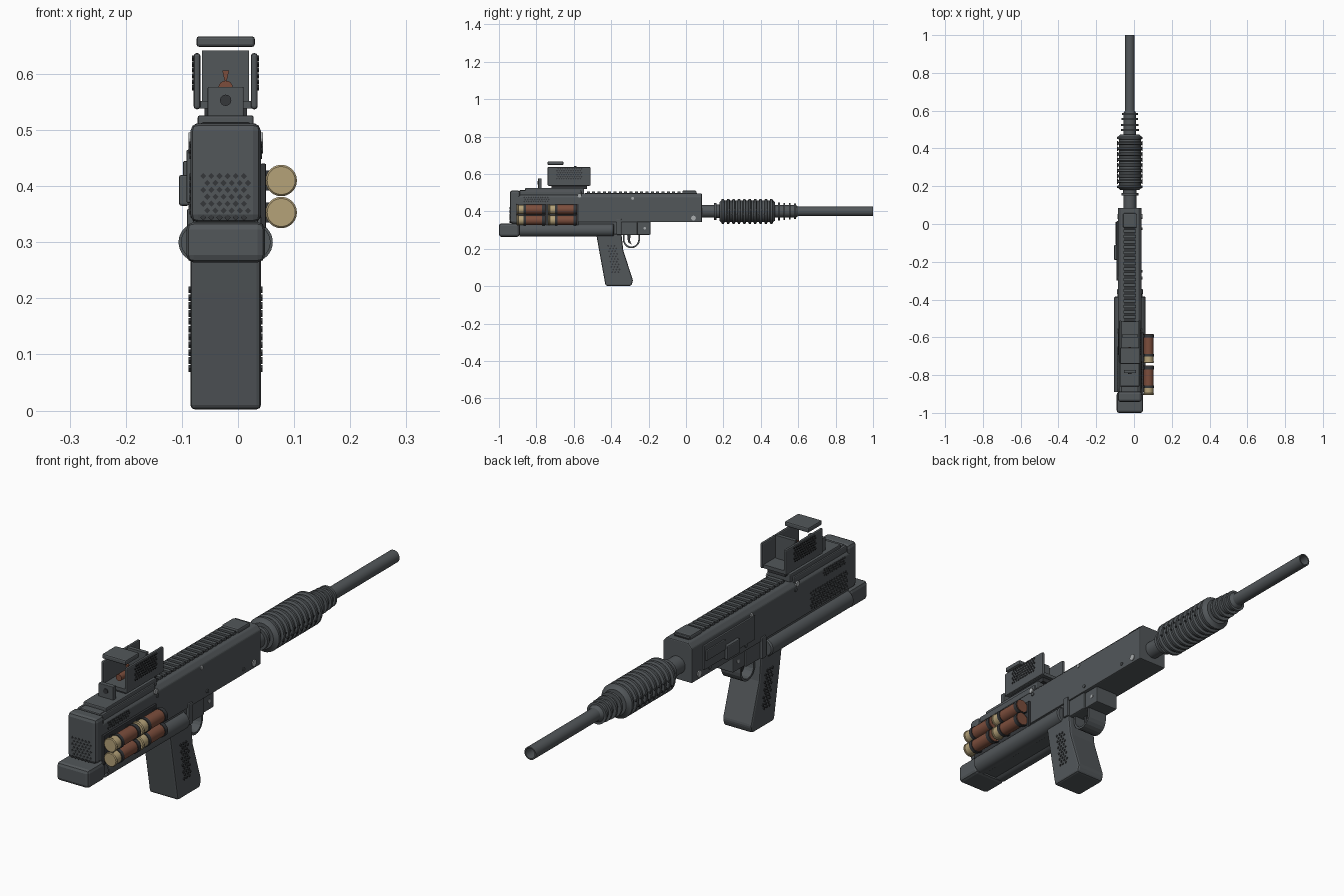
import bpy, bmesh, math
from mathutils import Matrix, Vector

cube = bpy.data.objects.get("Cube")
if cube:
    bpy.data.objects.remove(cube, do_unlink=True)

XC, HW, BZ = -0.022, 0.063, 0.4   # centre plane, body half width, bore height


def material(name, r, g, b):
    m = bpy.data.materials.new(name)
    m.use_nodes = True
    m.diffuse_color = (r, g, b, 1)
    m.node_tree.nodes["Principled BSDF"].inputs["Base Color"].default_value = (r, g, b, 1)
    return m


GREY = material("gunmetal", 0.085, 0.095, 0.102)
DARK = material("dark metal", 0.035, 0.038, 0.042)
RED = material("red brown", 0.2, 0.075, 0.045)
BRASS = material("brass", 0.46, 0.36, 0.19)
STEEL = material("bright steel", 0.4, 0.42, 0.43)


def finish(name, bm, mat, bevel=0.0, smooth=False):
    bmesh.ops.recalc_face_normals(bm, faces=bm.faces)
    me = bpy.data.meshes.new(name)
    bm.to_mesh(me)
    bm.free()
    ob = bpy.data.objects.new(name, me)
    bpy.context.collection.objects.link(ob)
    me.materials.append(mat)
    if bevel:
        mod = ob.modifiers.new("bevel", "BEVEL")
        mod.width, mod.segments, mod.limit_method = bevel, 2, "ANGLE"
    if smooth:
        bpy.ops.object.select_all(action="DESELECT")
        ob.select_set(True)
        bpy.context.view_layer.objects.active = ob
        bpy.ops.object.shade_smooth_by_angle(angle=math.radians(35))
    return ob


def box(name, x, y, z, mat=GREY, bevel=0.0):
    bm = bmesh.new()
    size = [b - a for a, b in (x, y, z)]
    mid = [(a + b) / 2 for a, b in (x, y, z)]
    bmesh.ops.create_cube(bm, size=1, matrix=Matrix.Translation(mid) @ Matrix.Diagonal((*size, 1)))
    return finish(name, bm, mat, bevel)


def sym(half):
    return (XC - half, XC + half)


def side(s, a, b):
    """x range from a to b outward on one side"""
    return tuple(sorted((XC + s * a, XC + s * b)))


def extrude(name, pts, axis, span, mat=GREY, bevel=0.0):
    """Extrude a profile: axis x takes (y, z) points, axis y takes (x, z)"""
    bm = bmesh.new()
    place = (lambda p, t: (t, p[0], p[1])) if axis == "x" else (lambda p, t: (p[0], t, p[1]))
    vs = [bm.verts.new(place(p, span[0])) for p in pts]
    face = bm.faces.new(vs)
    new = bmesh.ops.extrude_face_region(bm, geom=[face])["geom"]
    d = Vector(place((0, 0), span[1] - span[0]))
    bmesh.ops.translate(bm, vec=d, verts=[v for v in new if isinstance(v, bmesh.types.BMVert)])
    return finish(name, bm, mat, bevel)


def lathe(name, prof, x, z, mat=GREY, n=32):
    """Spin (y, radius) points about a line along y"""
    bm = bmesh.new()
    vs = [bm.verts.new((x + r, y, z)) for y, r in prof]
    es = [bm.edges.new(p) for p in zip(vs, vs[1:])]
    bmesh.ops.spin(bm, geom=vs + es, cent=(x, 0, z), axis=(0, 1, 0), angle=math.tau, steps=n)
    bmesh.ops.remove_doubles(bm, verts=bm.verts, dist=0.0001)
    return finish(name, bm, mat, smooth=True)


def studs(name, axis, at, u, v, step, r, mat=DARK, lean=0.0, n=4):
    """Staggered field of small studs on a plane"""
    bm = bmesh.new()
    rot = Matrix.Rotation(math.pi / 2, 4, "Y" if axis == "x" else "X")
    rows = int((v[1] - v[0]) / (step * 0.85)) + 1
    cols = int((u[1] - u[0]) / step) + 1
    for j in range(rows):
        for i in range(cols):
            b = v[0] + j * step * 0.85
            a = u[0] + (i + 0.5 * (j % 2)) * step + lean * (b - v[0])
            p = (at, a, b) if axis == "x" else (a, at, b)
            bmesh.ops.create_cone(bm, cap_ends=True, segments=n, radius1=r, radius2=r, depth=0.005,
                                  matrix=Matrix.Translation(p) @ rot)
    return finish(name, bm, mat)


# Receiver with chamfered top and front
x0, x1 = sym(HW)
c = 0.016
rec = extrude("receiver", [(x0, 0.342), (x1, 0.342), (x1, 0.478), (x1 - c, 0.496),
                           (x0 + c, 0.496), (x0, 0.478)], "y", (-0.92, 0.085), bevel=0.004)
box("rear_cap", sym(HW), (-0.942, -0.885), (0.335, 0.512), bevel=0.014)
for s in (-1, 1):
    box("rear_cover_wall", side(s, 0.042, 0.056), (-0.89, -0.56), (0.485, 0.512), bevel=0.005)
box("rear_cover", sym(0.045), (-0.89, -0.72), (0.49, 0.514), bevel=0.005)
studs("rear_vents", "y", -0.941, (XC - 0.04, XC + 0.036), (0.344, 0.42), 0.0145, 0.0055)

# Top rail with cross teeth
box("rail", sym(0.03), (-0.54, 0.06), (0.49, 0.499), DARK)
for i in range(21):
    y = -0.53 + i * 0.0285
    box("rail_tooth", sym(0.033), (y, y + 0.016), (0.494, 0.507))
box("front_rail_stop", sym(0.036), (-0.02, 0.055), (0.49, 0.511), bevel=0.006)

# Lower housing, butt and side tubes
box("lower_frame", sym(0.058), (-0.9, -0.26), (0.273, 0.345), bevel=0.005)
box("front_block", sym(0.05), (-0.28, -0.19), (0.275, 0.345), bevel=0.004)
box("butt", sym(0.07), (-1.0, -0.89), (0.264, 0.336), bevel=0.013)
for s in (-1, 1):
    tube = [(-0.89, 0.03), (-0.89, 0.035), (-0.39, 0.035), (-0.385, 0.03), (-0.385, 0.0)]
    lathe("side_tube", tube, XC + s * 0.049, 0.3)

# Grip with textured panels
extrude("grip", [(-0.48, 0.28), (-0.468, 0.21), (-0.43, 0.002), (-0.292, 0.002), (-0.283, 0.03),
                 (-0.335, 0.19), (-0.345, 0.28)], "x", sym(0.063), bevel=0.008)
for s in (-1, 1):
    studs("grip_texture", "x", XC + s * 0.0635, (-0.395, -0.355), (0.075, 0.225), 0.0165, 0.006,
          DARK, lean=-0.15)

# Trigger and curved guard
arc = [math.pi * (1.0 + i / 10) for i in range(11)]
outer = [(-0.292 + 0.046 * math.cos(a), 0.25 + 0.047 * math.sin(a)) for a in arc]
inner = [(-0.292 + 0.037 * math.cos(a), 0.25 + 0.038 * math.sin(a)) for a in reversed(arc)]
extrude("trigger_guard", [(-0.338, 0.28)] + outer + [(-0.246, 0.28), (-0.255, 0.28)] + inner
        + [(-0.329, 0.28)], "x", sym(0.042))
extrude("trigger", [(-0.315, 0.28), (-0.31, 0.235), (-0.29, 0.222), (-0.3, 0.245), (-0.295, 0.28)],
        "x", sym(0.012), DARK)

# Barrel, heat sink and cooling fins
lathe("barrel", [(0.08, 0.025), (1.0, 0.025), (1.0, 0.02), (0.9, 0.02), (0.9, 0.0)], XC, BZ)
lathe("barrel_root", [(0.08, 0.034), (0.15, 0.034), (0.15, 0.045), (0.163, 0.045), (0.163, 0.036),
                      (0.19, 0.036)], XC, BZ)
sink = [(0.18, 0.0), (0.18, 0.05)]
for i in range(10):
    y = 0.188 + i * 0.0288
    sink += [(y, 0.058), (y + 0.004, 0.067), (y + 0.014, 0.067), (y + 0.018, 0.058)]
lathe("heat_sink", sink + [(0.475, 0.05), (0.475, 0.0)], XC, BZ)
for s in (-1, 1):
    studs("heat_sink_ports", "x", XC + s * 0.0655, (0.218, 0.44), (BZ - 0.016, BZ + 0.02), 0.0288, 0.005)
fins = [(0.47, 0.034)]
for i, y in enumerate((0.492, 0.52, 0.55, 0.578)):
    r = 0.048 - 0.002 * i
    fins += [(y, 0.033), (y, r), (y + 0.01, r), (y + 0.01, 0.033)]
lathe("muzzle_fins", fins + [(0.6, 0.025)], XC, BZ)

# Sight: base, hood, screen, floating cover and rear plate
box("sight_base", sym(0.05), (-0.86, -0.545), (0.494, 0.526), bevel=0.004)
box("sight_riser", sym(0.038), (-0.72, -0.53), (0.52, 0.548), DARK)
box("sight_floor", sym(0.048), (-0.735, -0.515), (0.538, 0.552))
box("sight_screen", sym(0.042), (-0.60, -0.585), (0.545, 0.642))
for s in (-1, 1):
    box("sight_wall", side(s, 0.045, 0.057), (-0.74, -0.51), (0.537, 0.637), bevel=0.005)
    studs("sight_wall_vents", "x", XC + s * 0.0573, (-0.69, -0.555), (0.575, 0.632), 0.0125, 0.0048)
    studs("rear_side_vents", "x", XC + s * 0.0622, (-0.865, -0.73), (0.453, 0.478), 0.0125, 0.005)
box("sight_cover", sym(0.052), (-0.74, -0.655), (0.648, 0.667), bevel=0.005)
box("rear_sight_plate", sym(0.032), (-0.79, -0.772), (0.52, 0.577), bevel=0.002)
lathe("rear_sight_hole", [(-0.793, 0.0), (-0.793, 0.01), (-0.78, 0.01)], XC, 0.553, DARK, 16)
lathe("sight_bead", [(-0.71, 0.0), (-0.71, 0.013), (-0.66, 0.013), (-0.66, 0.0)], XC, 0.575, RED, 16)
extrude("sight_pointer", [(XC - 0.006, 0.606), (XC + 0.006, 0.606), (XC + 0.002, 0.588),
                          (XC - 0.002, 0.588)], "y", (-0.66, -0.65), RED)

# Spare shells in their rack
box("shell_rack", (0.04, 0.05), (-0.905, -0.575), (0.325, 0.44), DARK, 0.002)
for y in (-0.905, -0.737):
    for z in (0.353, 0.41):
        lathe("shell_head", [(y, 0.0), (y, 0.025), (y + 0.003, 0.028), (y + 0.008, 0.028),
                             (y + 0.009, 0.025), (y + 0.05, 0.025)], 0.077, z, BRASS, 24)
        lathe("shell_case", [(y + 0.048, 0.0255), (y + 0.155, 0.0255), (y + 0.155, 0.0)], 0.077, z, RED, 24)
        for a, b in ((0.036, 0.05), (0.136, 0.152)):
            lathe("shell_clip", [(y + a, 0.025), (y + a, 0.028), (y + b, 0.028), (y + b, 0.025)],
                  0.077, z, DARK, 24)
            box("clip_mount", (0.045, 0.06), (y + a, y + b), (z - 0.018, z + 0.018), DARK)

# Bolt cover and handle on the right-hand flank
box("bolt_cover", side(-1, 0.06, 0.07), (-0.3, 0.015), (0.37, 0.465), bevel=0.003)
box("bolt_handle", side(-1, 0.065, 0.083), (-0.19, -0.11), (0.365, 0.42), bevel=0.004)
box("bolt_slide", side(-1, 0.065, 0.076), (-0.11, 0.01), (0.405, 0.445), bevel=0.003)
studs("flank_vents", "x", XC - 0.0622, (-0.88, -0.66), (0.355, 0.42), 0.0145, 0.0055)

# Selector levers and screws on both flanks
for s in (-1, 1):
    box("selector_lever", side(s, 0.05, 0.069), (-0.372, -0.345), (0.275, 0.36), bevel=0.004)
    for y, z, r in ((-0.57, 0.485, 0.011), (-0.285, 0.47, 0.008), (-0.56, 0.465, 0.007),
                    (0.04, 0.364, 0.013), (-0.025, 0.364, 0.007), (-0.25, 0.364, 0.007)):
        studs("screw", "x", XC + s * 0.064, (y, y), (z, z), 1, r, STEEL if r > 0.0075 else GREY, n=12)
    studs("block_screw", "x", XC + s * 0.05, (-0.22, -0.22), (0.31, 0.31), 1, 0.007, STEEL, n=12)
